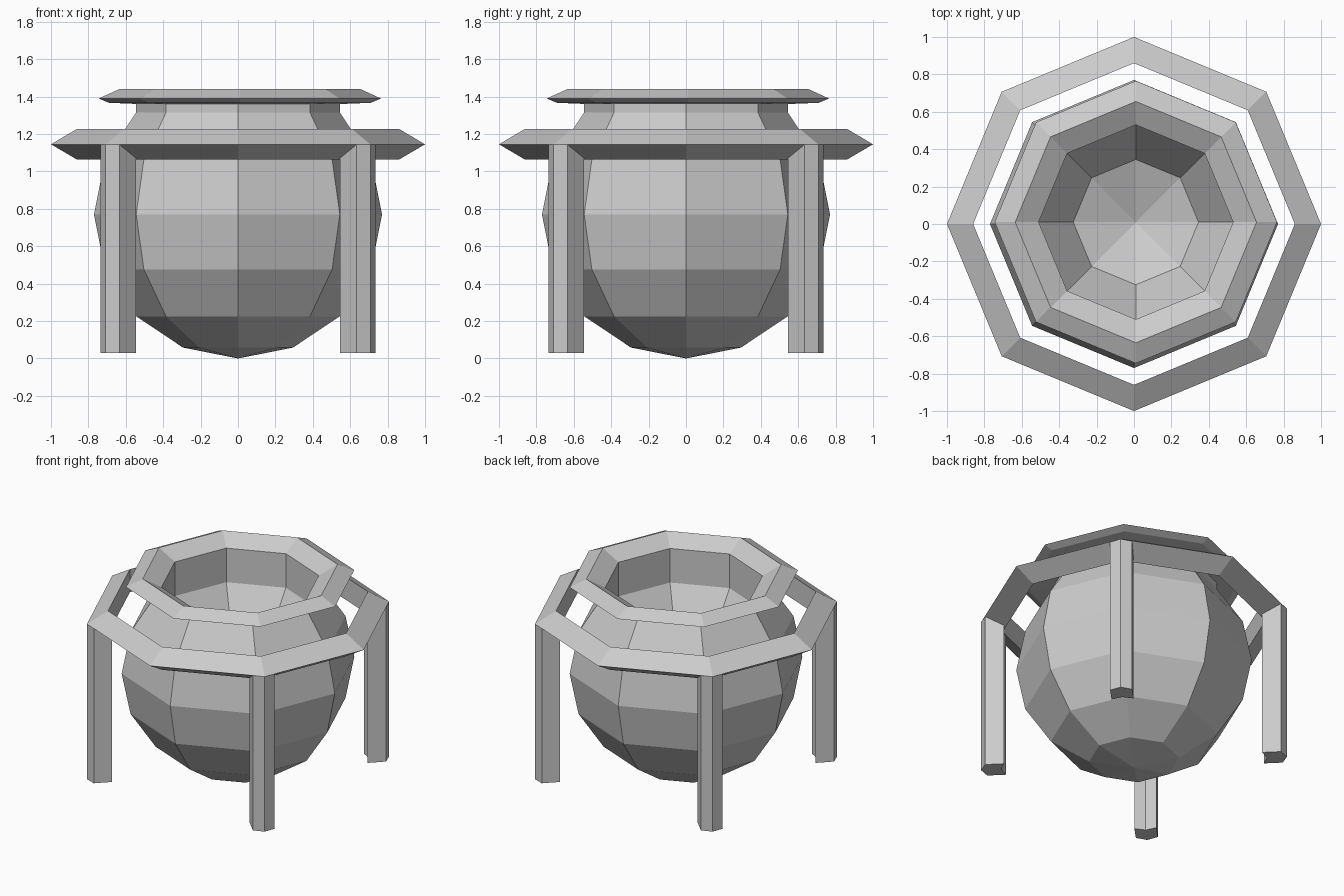
import bpy, bmesh
from math import cos, sin, pi, radians
from mathutils import Matrix

cube = bpy.data.objects.get("Cube")
if cube:
    bpy.data.objects.remove(cube)

SIDES = 8

iron = bpy.data.materials.new("grey_iron")
iron.use_nodes = True
GREY = (0.6, 0.6, 0.6, 1)
iron.diffuse_color = GREY
iron.node_tree.nodes["Principled BSDF"].inputs["Base Color"].default_value = GREY


def add_object(name, bm):
    mesh = bpy.data.meshes.new(name)
    bm.to_mesh(mesh)
    bm.free()
    mesh.materials.append(iron)
    obj = bpy.data.objects.new(name, mesh)
    bpy.context.collection.objects.link(obj)
    return obj


def lathe(name, profile, closed=False, offset=0):
    """Turn (radius, z) points into an eight-sided shell; outside lies right of the path."""
    bm = bmesh.new()
    rings = []
    for r, z in profile:
        if r == 0:
            rings.append([bm.verts.new((offset, offset, z))] * SIDES)
        else:
            rings.append([bm.verts.new((offset + r * cos(2 * pi * i / SIDES),
                                        offset + r * sin(2 * pi * i / SIDES), z))
                          for i in range(SIDES)])
    pairs = list(zip(rings, rings[1:]))
    if closed:
        pairs.append((rings[-1], rings[0]))
    for a, b in pairs:
        for i in range(SIDES):
            j = (i + 1) % SIDES
            corners = list(dict.fromkeys((a[i], a[j], b[j], b[i])))
            bm.faces.new(corners)
    return add_object(name, bm)


# Round body: a coarse sphere, cut open below its top and given a short neck
R = 0.77
body = [(0, 0)] + [(R * sin(pi * k / 8), R - R * cos(pi * k / 8)) for k in range(1, 7)]
neck_radius = body[-1][0]
lathe("pot_body", body + [(neck_radius, 1.37)])

# Flared lip running on into the inner bowl
lathe("lip_and_inner_bowl",
      [(0.53, 1.36), (0.70, 1.367), (0.755, 1.39), (0.645, 1.44),
       (0.52, 1.37), (0.52, 1.125), (0.335, 0.85), (0, 0.72)], offset=0.01)

# Stand ring with a triangular section
lathe("stand_ring", [(1.0, 1.145), (0.86, 1.228), (0.86, 1.063)], closed=True)

# Four legs under the diagonal corners, bent to follow the ring
section = [(1.0, 0), (0.967, 0.072), (0.845, 0.072),
           (0.87, 0), (0.845, -0.072), (0.967, -0.072)]
for k, name in enumerate(("back_left", "back_right", "front_right", "front_left")):
    bm = bmesh.new()
    base = bm.faces.new([bm.verts.new((u, v, 0.03)) for u, v in section])
    top = bmesh.ops.extrude_face_region(bm, geom=[base])["geom"]
    bmesh.ops.translate(bm, vec=(0, 0, 1.115),
                        verts=[g for g in top if isinstance(g, bmesh.types.BMVert)])
    bmesh.ops.recalc_face_normals(bm, faces=bm.faces)
    bmesh.ops.transform(bm, matrix=Matrix.Rotation(radians(45 + 90 * k), 4, "Z"), verts=bm.verts)
    add_object(name + "_leg", bm)
